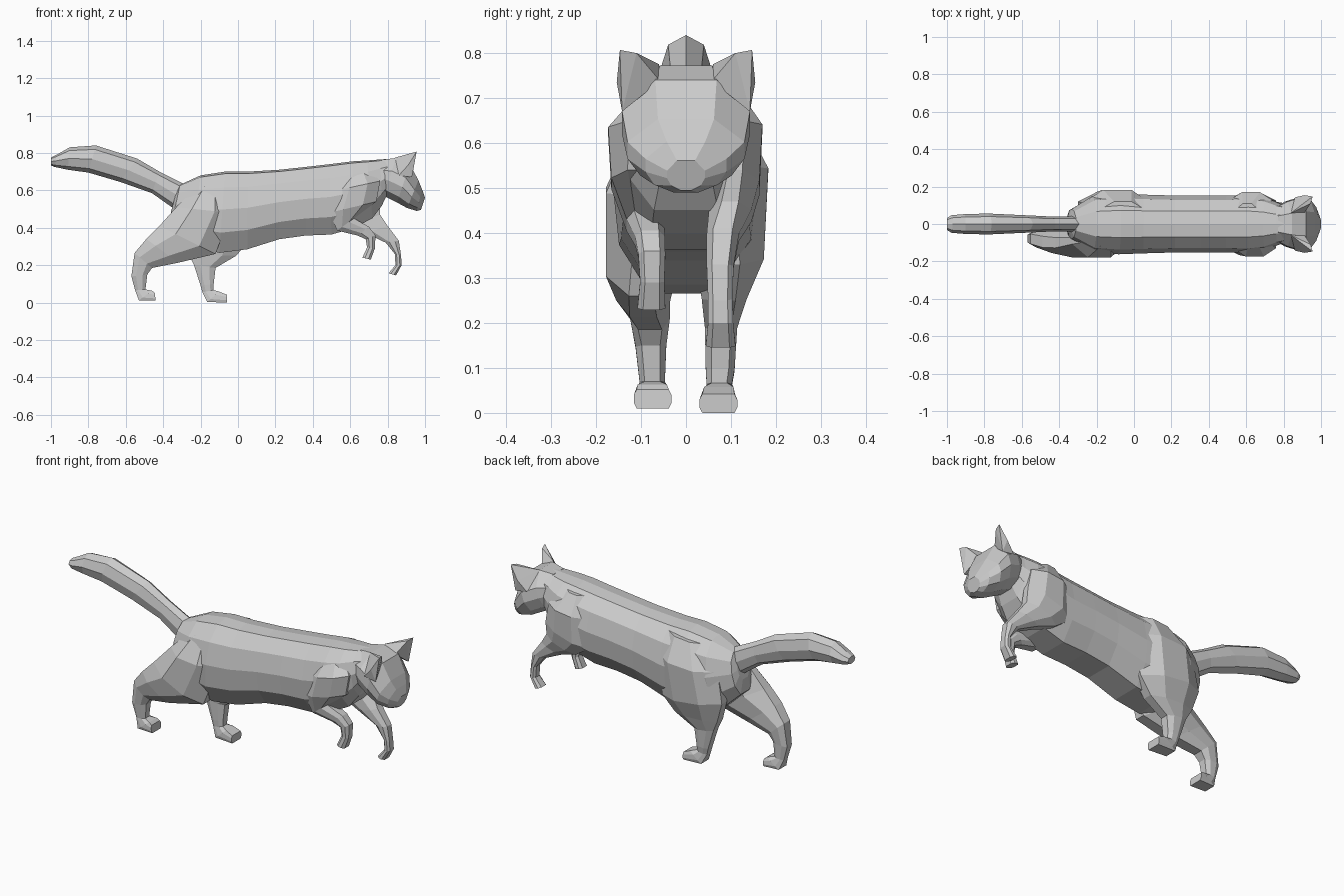
import bpy, bmesh, math

# Cross-sections as (across, along) unit points
HALF = [(.45, .95), (.85, .62), (1, .1), (.92, -.45), (.5, -.93)]
TORSO = [(0, 1)] + HALF + [(-q, p) for q, p in reversed(HALF)]
FACE_HALF = [(.48, .98), (1, .3), (1, -.2), (.78, -.7), (.3, -1)]
FACE = FACE_HALF + [(-q, p) for q, p in reversed(FACE_HALF)]
ROUND = [(math.sin(i * math.pi / 4), math.cos(i * math.pi / 4)) for i in range(8)]


def limb(t=.6):
    """Eight-sided section; t sets how blunt the front and back are."""
    q = [(t, 1), (1, .42), (1, -.42), (t, -1)]
    return q + [(-a, b) for a, b in reversed(q)]


def finish(bm, name):
    bmesh.ops.recalc_face_normals(bm, faces=bm.faces[:])
    me = bpy.data.meshes.new(name)
    bm.to_mesh(me)
    bm.free()
    ob = bpy.data.objects.new(name, me)
    bpy.context.collection.objects.link(ob)
    return ob


def loft(name, rings, section=None):
    """Each ring: two side-silhouette points (xa, za, xb, zb), centre y, half width
    and, for limbs, an optional bluntness."""
    bm = bmesh.new()
    loops = []
    for xa, za, xb, zb, y, w, *t in rings:
        cx, cz, ux, uz = (xa + xb) / 2, (za + zb) / 2, (xa - xb) / 2, (za - zb) / 2
        loops.append([bm.verts.new((cx + ux * p, y + w * q, cz + uz * p))
                      for q, p in (section or limb(*t))])
    n = len(loops[0])
    for a, b in zip(loops, loops[1:]):
        for i in range(n):
            j = (i + 1) % n
            bm.faces.new((a[i], a[j], b[j], b[i]))
    bm.faces.new(loops[0])
    bm.faces.new(loops[-1])
    return finish(bm, name)


# Torso and neck
loft("body", [
    (-.33, .59, -.36, .48, 0, .045),
    (-.31, .63, -.36, .40, 0, .08),
    (-.20, .68, -.25, .29, 0, .15),
    (-.07, .70, -.10, .25, 0, .162),
    (.05, .70, .05, .27, 0, .157),
    (.22, .71, .22, .325, 0, .152),
    (.36, .725, .36, .345, 0, .152),
    (.49, .74, .50, .35, 0, .152),
    (.61, .755, .62, .385, 0, .154),
    (.69, .76, .72, .44, 0, .142),
    (.76, .765, .77, .51, 0, .115),
    (.84, .77, .80, .58, 0, .095)], TORSO)

# Head tapering to the muzzle
loft("head", [
    (.77, .765, .75, .60, 0, .09),
    (.845, .775, .78, .57, 0, .12),
    (.92, .742, .85, .535, 0, .142),
    (.965, .655, .905, .505, 0, .13),
    (.985, .605, .955, .49, 0, .09),
    (1.0, .562, .978, .495, 0, .042)], FACE)

# Ears
for side, label in ((-1, "right"), (1, "left")):
    bm = bmesh.new()
    for x, y, z in [(.91, .058, .738), (.93, .142, .67), (.86, .142, .68), (.84, .06, .775),
                    (.955, .147, .807), (.945, .11, .80), (.91, .154, .735)]:
        bm.verts.new((x, y * side, z))
    bmesh.ops.convex_hull(bm, input=bm.verts[:])
    finish(bm, label + "_ear")

# Tail
loft("tail", [
    (-.28, .63, -.34, .50, 0, .042),
    (-.42, .70, -.46, .585, 0, .04),
    (-.54, .77, -.63, .645, 0, .047),
    (-.76, .84, -.80, .695, 0, .056),
    (-.90, .83, -.91, .71, 0, .053),
    (-.97, .79, -.98, .725, 0, .047),
    (-1.0, .775, -1.0, .733, 0, .032)], ROUND)

# Hind legs: tops sink into the torso, lower ends form a paw
loft("right_hind_leg", [
    (-.22, .62, -.08, .62, -.075, .045, .3),
    (-.33, .51, -.04, .48, -.09, .088, .2),
    (-.42, .41, -.12, .26, -.10, .078, .35),
    (-.49, .34, -.32, .213, -.095, .06, .5),
    (-.553, .265, -.46, .185, -.08, .044),
    (-.57, .14, -.485, .15, -.078, .034),
    (-.55, .065, -.495, .07, -.075, .028),
    (-.53, .012, -.46, .063, -.075, .036, .9),
    (-.44, .01, -.445, .052, -.074, .042, .85)])

loft("left_hind_leg", [
    (-.17, .65, .05, .67, .075, .045, .2),
    (-.27, .53, .09, .55, .10, .083, .15),
    (-.30, .37, .06, .33, .097, .076, .3),
    (-.265, .26, -.01, .25, .085, .05, .5),
    (-.235, .20, -.12, .185, .078, .036),
    (-.20, .09, -.13, .10, .076, .032),
    (-.19, .055, -.13, .067, .074, .028),
    (-.165, .003, -.10, .058, .073, .036, .9),
    (-.06, 0, -.06, .042, .072, .042, .85)])

# Raised front legs
loft("right_front_leg", [
    (.70, .71, .58, .70, -.07, .04, .4),
    (.76, .65, .53, .60, -.11, .063, .3),
    (.74, .54, .49, .48, -.11, .056, .35),
    (.62, .45, .53, .385, -.09, .042),
    (.70, .405, .64, .358, -.08, .033),
    (.735, .36, .683, .338, -.076, .03),
    (.732, .29, .69, .295, -.075, .027),
    (.71, .229, .665, .24, -.077, .031)])

loft("left_front_leg", [
    (.66, .73, .55, .72, .07, .04, .3),
    (.74, .65, .51, .62, .11, .06, .3),
    (.76, .54, .50, .46, .11, .053, .3),
    (.76, .47, .58, .405, .098, .047, .4),
    (.80, .41, .68, .372, .082, .036),
    (.86, .33, .79, .32, .076, .03),
    (.872, .25, .838, .26, .076, .027),
    (.875, .20, .842, .20, .077, .028),
    (.845, .145, .805, .157, .077, .033)])
